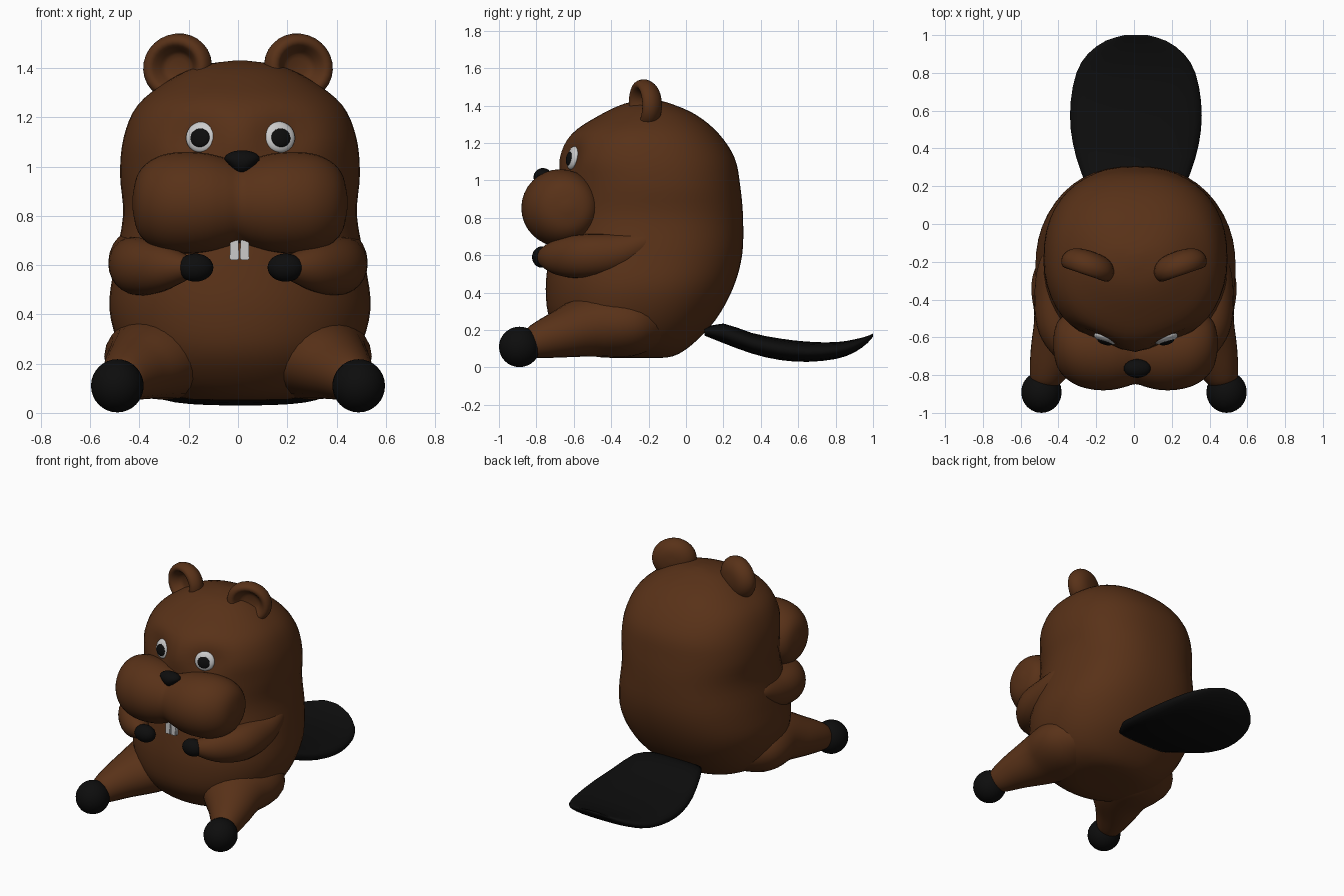
import bpy, bmesh
from math import sin, cos, pi, exp, copysign
from mathutils import Vector, Matrix

if "Cube" in bpy.data.objects:
    bpy.data.objects.remove(bpy.data.objects["Cube"])


def material(name, rgb):
    m = bpy.data.materials.new(name)
    m.diffuse_color = (*rgb, 1)
    m.use_nodes = True
    m.node_tree.nodes["Principled BSDF"].inputs["Base Color"].default_value = m.diffuse_color
    return m


FUR = material("brown_fur", (0.098, 0.031, 0.009))
DARK = material("dark_skin", (0.004, 0.004, 0.004))
WHITE = material("white", (0.62, 0.62, 0.62))


def finish(name, bm, mat, smooth=True):
    bmesh.ops.recalc_face_normals(bm, faces=bm.faces)
    for f in bm.faces:
        f.smooth = smooth
    me = bpy.data.meshes.new(name)
    bm.to_mesh(me)
    bm.free()
    me.materials.append(mat)
    ob = bpy.data.objects.new(name, me)
    bpy.context.collection.objects.link(ob)
    return ob


def spline(keys, n):
    """Catmull-Rom interpolation of equal-length tuples."""
    p = [keys[0]] + list(keys) + [keys[-1]]
    out = []
    for i in range(1, len(p) - 2):
        for k in range(n):
            t = k / n
            out.append([0.5 * (2 * b + (c - a) * t + (2 * a - 5 * b + 4 * c - d) * t * t
                               + (3 * b - a - 3 * c + d) * t ** 3)
                        for a, b, c, d in zip(p[i - 1], p[i], p[i + 1], p[i + 2])])
    return out + [list(keys[-1])]


def loft(name, rings, mat):
    bm = bmesh.new()
    loops = [[bm.verts.new(v) for v in r] for r in rings]
    n = len(loops[0])
    for a, b in zip(loops, loops[1:]):
        for i in range(n):
            j = (i + 1) % n
            bm.faces.new((a[i], a[j], b[j], b[i]))
    bm.faces.new(loops[0])
    bm.faces.new(loops[-1])
    return finish(name, bm, mat)


def tube(name, keys, mat, sides=24):
    """Limb through (x, y, z, radius, sideways stretch) keys."""
    pts = spline(keys, 6)
    c = [Vector(p[:3]) for p in pts]
    rings = []
    for i, p in enumerate(pts):
        t = (c[min(i + 1, len(c) - 1)] - c[max(i - 1, 0)]).normalized()
        u = t.cross(Vector((0, 0, 1))).normalized()
        v = t.cross(u)
        rings.append([c[i] + p[3] * (p[4] * cos(a) * u + sin(a) * v)
                      for a in (2 * pi * k / sides for k in range(sides))])
    return loft(name, rings, mat)


def ball(name, loc, size, mat, rot=Matrix(), shape=None):
    bm = bmesh.new()
    bmesh.ops.create_uvsphere(bm, u_segments=24, v_segments=16, radius=1)
    for v in bm.verts:
        if shape:
            shape(v.co)
        v.co = rot @ Vector([v.co[i] * size[i] for i in range(3)]) + Vector(loc)
    return finish(name, bm, mat)


def rounded(a, n):
    c, s = cos(a), sin(a)
    return copysign(abs(c) ** (2 / n), c), copysign(abs(s) ** (2 / n), s)


# Body and head in one loft: z, front y, back y, half width
body_keys = [(.05, -.3, -.18, .06), (.06, -.5, -.07, .24), (.12, -.62, .03, .38),
             (.25, -.725, .155, .48), (.42, -.75, .25, .53), (.6, -.73, .30, .51),
             (.8, -.69, .305, .475), (.97, -.67, .29, .487), (1.12, -.68, .26, .472),
             (1.25, -.61, .175, .415), (1.35, -.46, .055, .29), (1.41, -.33, -.08, .16),
             (1.43, -.22, -.16, .03)]
rings = []
for z, yf, yb, w in spline(body_keys, 4):
    ring = []
    for k in range(48):
        a = 2 * pi * k / 48
        x, y = rounded(a, 2.35 if sin(a) > 0 else 2.05)
        x, y = x * w + .008, (yf + yb) / 2 + y * (yb - yf) / 2
        if sin(a) < 0:  # shallow eye sockets
            y += .055 * exp(-((abs(x) - .19) / .12) ** 2 - ((z - 1.12) / .1) ** 2)
        ring.append((x, y, z))
    rings.append(ring)
loft("body", rings, FUR)

# Muzzle: two full cheeks, lofted across x (x, radius), bending back at the ends
half = [(.0, .165), (.06, .182), (.13, .2), (.22, .207), (.31, .196), (.38, .16), (.42, .105), (.437, .02)]
cheeks = [(-x, r) for x, r in reversed(half[1:])] + half
loft("muzzle", [[(x + .008, -.683 + .26 * x * x + r * cos(a), .853 + r * sin(a))
                 for a in (2 * pi * k / 32 for k in range(32))] for x, r in spline(cheeks, 4)], FUR)


# Nose, narrowing towards the bottom
def nose_shape(co):
    co.x *= .72 + .38 * co.z if co.z < 0 else .72 + .3 * co.z ** .5


ball("nose", (.017, -.765, 1.018), (.085, .05, .048), DARK, shape=nose_shape)

# Tail: paddle with y, bottom z, top z, half width
tail_keys = [(.1, .17, .21, .2), (.2, .13, .235, .26), (.35, .075, .185, .315), (.5, .04, .155, .345),
             (.65, .03, .138, .345), (.8, .045, .135, .315), (.9, .08, .15, .255),
             (.97, .13, .168, .16), (1.0, .165, .182, .06)]
tail_rings = []
for y, lo, hi, w in spline(tail_keys, 2):
    ring = []
    for k in range(24):
        x, z = rounded(2 * pi * k / 24, 2.6)
        ring.append((.01 + w * x, y, (lo + hi) / 2 + z * (hi - lo) / 2))
    tail_rings.append(ring)
loft("tail", tail_rings, DARK)

# Ear cup profile: radius, depth (negative is forward)
ear_profile = [(.002, .06), (.07, .052), (.115, .025), (.135, -.02), (.122, -.062),
               (.095, -.068), (.072, -.04), (.05, -.012), (.002, -.005)]

for s, side in ((1, "right"), (-1, "left")):
    # Ears: shallow cups turned outwards
    turn = Matrix.Rotation(s * .33, 4, 'Z') @ Matrix.Rotation(s * .3, 4, 'Y')
    loft(side + "_ear", [[turn @ Vector((1.08 * r * cos(a), d, r * sin(a))) + Vector((s * .238, -.202, 1.405))
                          for a in (2 * pi * k / 28 for k in range(28))]
                         for r, d in spline(ear_profile, 3)], FUR)

    # Eyes: tilted discs with pupils
    tilt = Matrix.Rotation(s * .3, 3, 'Z') @ Matrix.Rotation(-.2, 3, 'X')
    eye = Vector((.01 + s * .158, -.605, 1.12))
    ball(side + "_eye", eye, (.066, .026, .064), WHITE, tilt)
    ball(side + "_pupil", eye + tilt @ Vector((0, -.018, -.006)), (.041, .015, .039), DARK, tilt)

    # Arms and paws
    tube(side + "_arm", [(s * .43, -.12, .70, .015, 1), (s * .44, -.2, .675, .06, 1),
                         (s * .435, -.36, .615, .102, .9), (s * .405, -.54, .595, .117, .9),
                         (s * .32, -.67, .59, .1, .9), (s * .22, -.75, .59, .055, 1),
                         (s * .17, -.775, .59, .02, 1)], FUR)
    ball(side + "_paw", (.01 + s * .183, -.77, .59), (.073, .053, .057), DARK)

    # Legs and feet
    tube(side + "_leg", [(s * .25, -.08, .22, .08, 1.3), (s * .29, -.28, .23, .17, 1.4),
                         (s * .33, -.5, .222, .166, 1.28), (s * .415, -.68, .175, .125, 1.12),
                         (s * .47, -.82, .135, .085, 1), (s * .48, -.88, .13, .04, 1)], FUR)
    ball(side + "_foot", (s * .49, -.89, .11), (.107, .11, .108), DARK)

    # Front teeth, slightly tapered upwards
    bm = bmesh.new()
    bmesh.ops.create_cube(bm, size=1)
    for v in bm.verts:
        k = .85 if v.co.z > 0 else 1
        v.co = Vector((.006 + s * .021 + v.co.x * .038 * k, -.735 + v.co.y * .03, .68 + v.co.z * .12))
    bmesh.ops.bevel(bm, geom=bm.edges[:], offset=.004, segments=2, affect='EDGES')
    finish(side + "_tooth", bm, WHITE, smooth=False)
